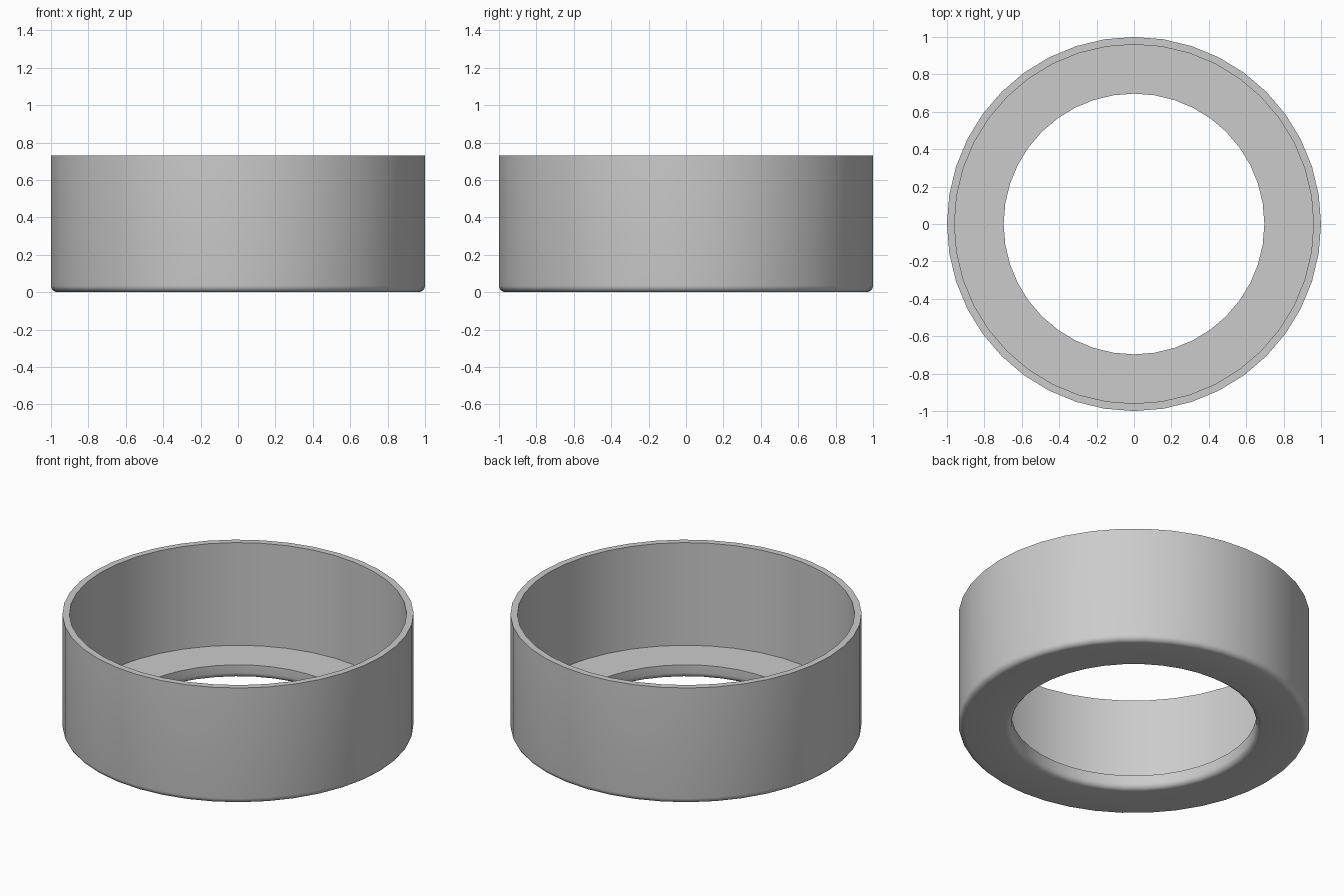
import bpy
import bmesh
import math

cube = bpy.data.objects.get("Cube")
if cube:
    bpy.data.objects.remove(cube, do_unlink=True)

SIDES = 40
HEIGHT, FLOOR = 0.73, 0.085
OUTER, INNER, HOLE = 1.0, 0.96, 0.697
FILLET, STEPS = 0.035, 5


def fillet(cx, start):
    """Quarter round resting on the ground, swept clockwise from start."""
    angles = [math.radians(start - 90 * i / STEPS) for i in range(STEPS + 1)]
    return [(cx + FILLET * math.cos(a), FILLET + FILLET * math.sin(a)) for a in angles]


# Cross-section: rim, outer wall, rounded base, rounded hole, floor, inner wall
profile = [(INNER, HEIGHT), (OUTER, HEIGHT)]
profile += fillet(OUTER - FILLET, 0)
profile += fillet(HOLE + FILLET, -90)
profile += [(HOLE, FLOOR), (INNER, FLOOR)]

# Revolve the closed cross-section around z
bm = bmesh.new()
rings = []
for i in range(SIDES):
    a = math.tau * i / SIDES
    rings.append([bm.verts.new((r * math.cos(a), r * math.sin(a), z)) for r, z in profile])
for i, ring in enumerate(rings):
    after = rings[(i + 1) % SIDES]
    for j in range(len(profile)):
        k = (j + 1) % len(profile)
        bm.faces.new((ring[j], ring[k], after[k], after[j]))
bmesh.ops.recalc_face_normals(bm, faces=bm.faces)

mesh = bpy.data.meshes.new("ring_cup")
bm.to_mesh(mesh)
bm.free()
cup = bpy.data.objects.new("ring_cup", mesh)
bpy.context.collection.objects.link(cup)

# Plain grey material
grey = bpy.data.materials.new("light_grey")
grey.use_nodes = True
colour = (0.6, 0.6, 0.6, 1)
grey.diffuse_color = colour
grey.node_tree.nodes["Principled BSDF"].inputs["Base Color"].default_value = colour
mesh.materials.append(grey)

# Smooth walls and fillets, crisp rim and floor edges
bpy.ops.object.select_all(action="DESELECT")
cup.select_set(True)
bpy.context.view_layer.objects.active = cup
bpy.ops.object.shade_smooth_by_angle(angle=math.radians(30))
